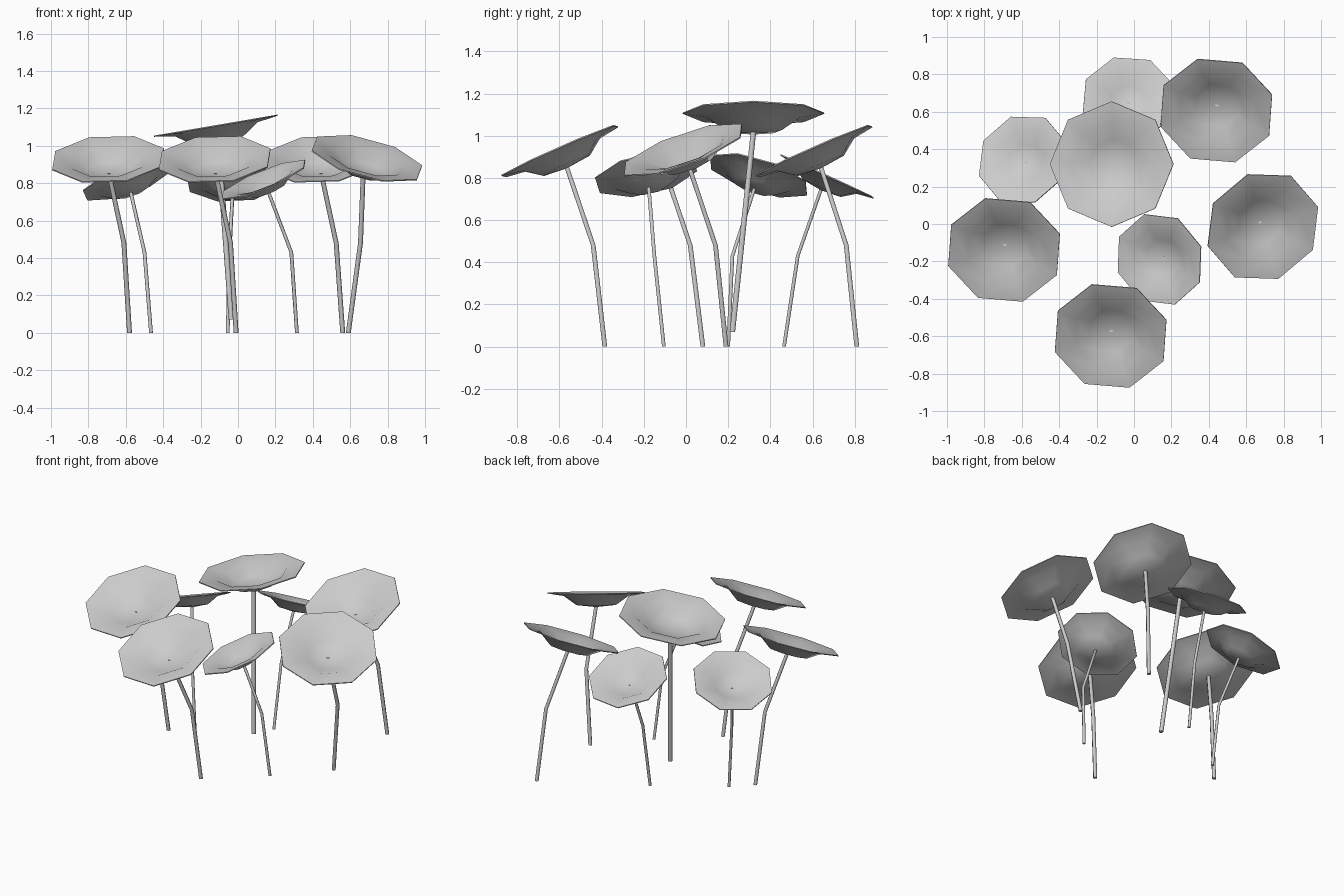
import bpy, bmesh
from math import cos, sin, radians, pi
from mathutils import Vector

if "Cube" in bpy.data.objects:
    bpy.data.objects.remove(bpy.data.objects["Cube"], do_unlink=True)

grey = bpy.data.materials.new("light_grey")
grey.use_nodes = True
grey.diffuse_color = (0.6, 0.6, 0.6, 1)
grey.node_tree.nodes["Principled BSDF"].inputs["Base Color"].default_value = (0.6, 0.6, 0.6, 1)

# Cap profile from rim to centre: radius and height as fractions of the rim radius
PROFILE = [(1, 0), (0.66, -0.05), (0.4, -0.23)]
DEPTH = 0.27


def finish(name, bm, angle):
    bmesh.ops.recalc_face_normals(bm, faces=bm.faces)
    mesh = bpy.data.meshes.new(name)
    bm.to_mesh(mesh)
    bm.free()
    mesh.materials.append(grey)
    obj = bpy.data.objects.new(name, mesh)
    bpy.context.collection.objects.link(obj)
    bpy.ops.object.select_all(action="DESELECT")
    obj.select_set(True)
    bpy.context.view_layer.objects.active = obj
    bpy.ops.object.shade_smooth_by_angle(angle=radians(angle))
    return obj


def bridge(bm, lower, upper):
    n = len(lower)
    for i in range(n):
        j = (i + 1) % n
        bm.faces.new((lower[i], lower[j], upper[j], upper[i]))


def make_cap(name, centre, radius, normal, phase):
    # Octagonal dish with a flared brim, tilted along its normal
    turn = Vector((0, 0, 1)).rotation_difference(normal)
    place = lambda x, y, z: Vector(centre) + turn @ Vector((x, y, z))
    bm = bmesh.new()
    rings = []
    for r, h in PROFILE:
        ring = []
        for k in range(8):
            a = radians(phase) + k * pi / 4
            ring.append(bm.verts.new(place(radius * r * cos(a), radius * r * sin(a), radius * h)))
        rings.append(ring)
    for outer, inner in zip(rings, rings[1:]):
        bridge(bm, outer, inner)
    hub = bm.verts.new(place(0, 0, -DEPTH * radius))
    for k in range(8):
        bm.faces.new((rings[-1][k], rings[-1][(k + 1) % 8], hub))
    bmesh.ops.recalc_face_normals(bm, faces=bm.faces)
    # Thin shell
    bmesh.ops.solidify(bm, geom=bm.faces[:], thickness=0.006)
    finish(name, bm, 60)


def make_stem(name, points, radius):
    # Bent six-sided tube
    bm = bmesh.new()
    rings = [[bm.verts.new(Vector(p) + Vector((radius * cos(k * pi / 3), radius * sin(k * pi / 3), 0)))
              for k in range(6)] for p in points]
    for lower, upper in zip(rings, rings[1:]):
        bridge(bm, lower, upper)
    bm.faces.new(rings[0])
    bm.faces.new(rings[-1])
    finish(name, bm, 70)


def make_plant(name, centre, radius, lean, slope, base, bend, phase=18, thick=0.013):
    # lean: compass direction the dish faces; slope: steepness of that tilt
    a = radians(lean)
    normal = Vector((slope * cos(a), slope * sin(a), 1)).normalized()
    top = Vector(centre) - normal * DEPTH * radius
    make_cap(name + "_cap", centre, radius, normal, phase)
    make_stem(name + "_stem", [base] + bend + [top], thick)


# Large plants
make_plant("front", (-0.125, -0.6, 0.93), 0.315, -98, 0.445,
           (-0.01, -0.385, 0), [(-0.04, -0.44, 0.48)])
make_plant("right", (-0.695, -0.14, 0.93), 0.315, -98, 0.445,
           (-0.58, 0.08, 0), [(-0.61, 0.02, 0.48)])
make_plant("back_left", (0.44, 0.605, 0.93), 0.315, -98, 0.445,
           (0.56, 0.81, 0), [(0.525, 0.76, 0.48)])
make_plant("left", (0.69, -0.015, 0.935), 0.315, -54, 0.445,
           (0.59, 0.19, 0), [(0.655, 0.14, 0.48)])

# Small plants
make_plant("small_front", (0.135, -0.19, 0.82), 0.255, 207, 0.46,
           (0.315, -0.105, 0), [(0.285, -0.15, 0.43)], thick=0.01)
make_plant("small_back", (-0.03, 0.67, 0.81), 0.255, 92, 0.46,
           (-0.055, 0.465, 0), [(-0.045, 0.53, 0.43)], thick=0.01)
make_plant("small_right", (-0.595, 0.345, 0.815), 0.255, 137, 0.46,
           (-0.465, 0.2, 0), [(-0.5, 0.22, 0.43)], thick=0.01)

# Tall central plant on a straight stem
make_plant("tall", (-0.12, 0.32, 1.11), 0.335, 180, 0.17,
           (-0.035, 0.22, 0.07), [], phase=0, thick=0.015)
